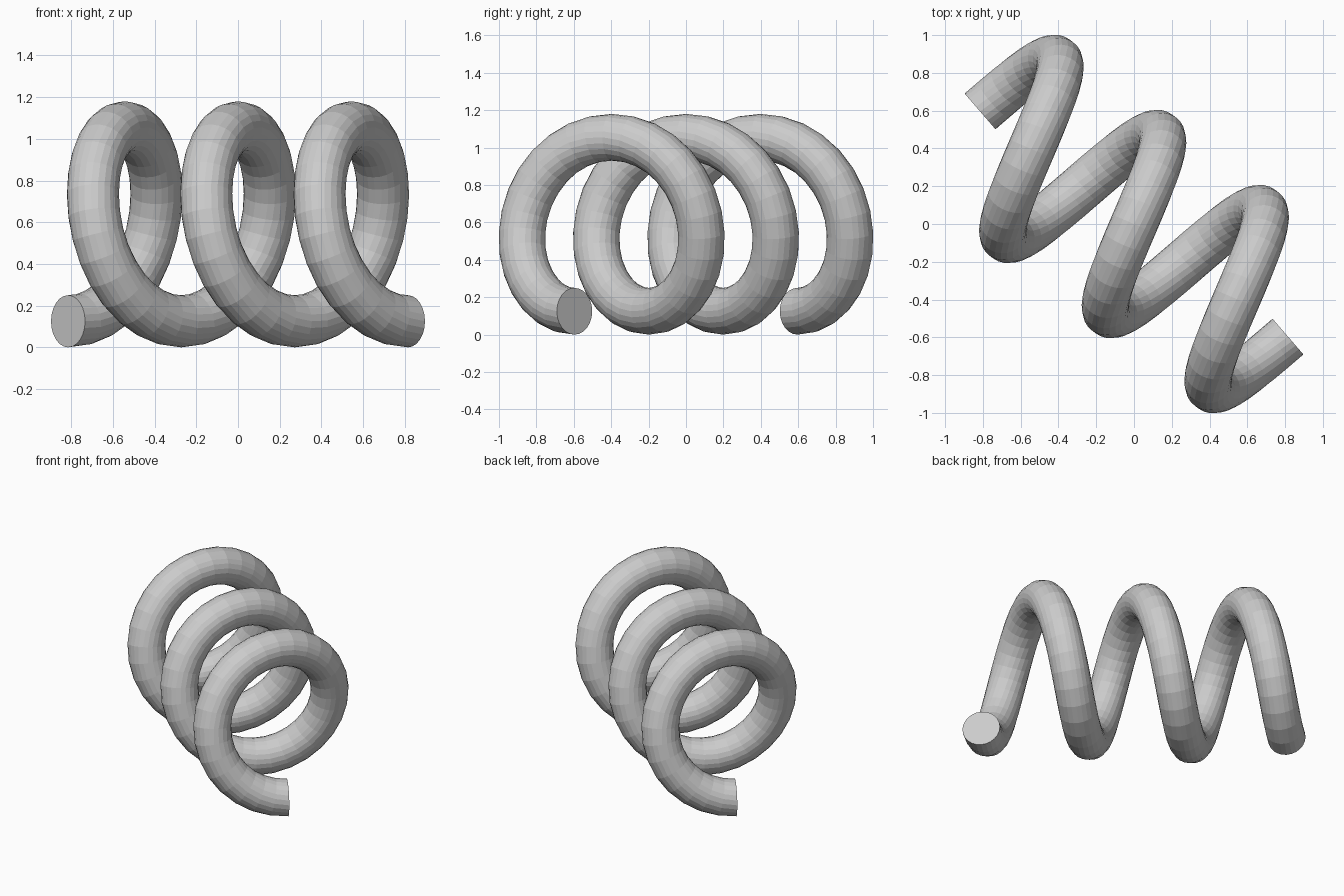
import bpy, bmesh, math
from mathutils import Vector

if "Cube" in bpy.data.objects:
    bpy.data.objects.remove(bpy.data.objects["Cube"])

TURNS, STEPS, SIDES = 3, 30, 24       # turns, rings per turn, sides of wire
COIL_R, WIRE_R = 0.465, 0.125
START = Vector((-0.815, 0.596, 0))    # axis start, axis lies level
END = -START
LIFT = Vector((0, 0, COIL_R + WIRE_R))

axis = (END - START).normalized()
up = Vector((0, 0, 1))
side = up.cross(axis)
pitch = (END - START).length / TURNS

# Coil wire swept ring by ring, square to the helix
bm = bmesh.new()
rings = []
n = TURNS * STEPS
for i in range(n + 1):
    a = 2 * math.pi * i / STEPS
    radial = side * math.sin(a) - up * math.cos(a)
    around = side * math.cos(a) + up * math.sin(a)
    centre = START.lerp(END, i / n) + LIFT + radial * COIL_R
    tangent = (around * 2 * math.pi * COIL_R + axis * pitch).normalized()
    binormal = tangent.cross(radial)
    ring = []
    for k in range(SIDES):
        b = 2 * math.pi * k / SIDES
        offset = radial * math.cos(b) + binormal * math.sin(b)
        ring.append(bm.verts.new(centre + offset * WIRE_R))
    rings.append(ring)

for r0, r1 in zip(rings, rings[1:]):
    for k in range(SIDES):
        m = (k + 1) % SIDES
        bm.faces.new((r0[k], r0[m], r1[m], r1[k]))

# Flat cut ends
bm.faces.new(rings[0])
bm.faces.new(rings[-1])
bmesh.ops.recalc_face_normals(bm, faces=bm.faces[:])

mesh = bpy.data.meshes.new("coil_spring")
bm.to_mesh(mesh)
bm.free()
coil = bpy.data.objects.new("coil_spring", mesh)
bpy.context.collection.objects.link(coil)
